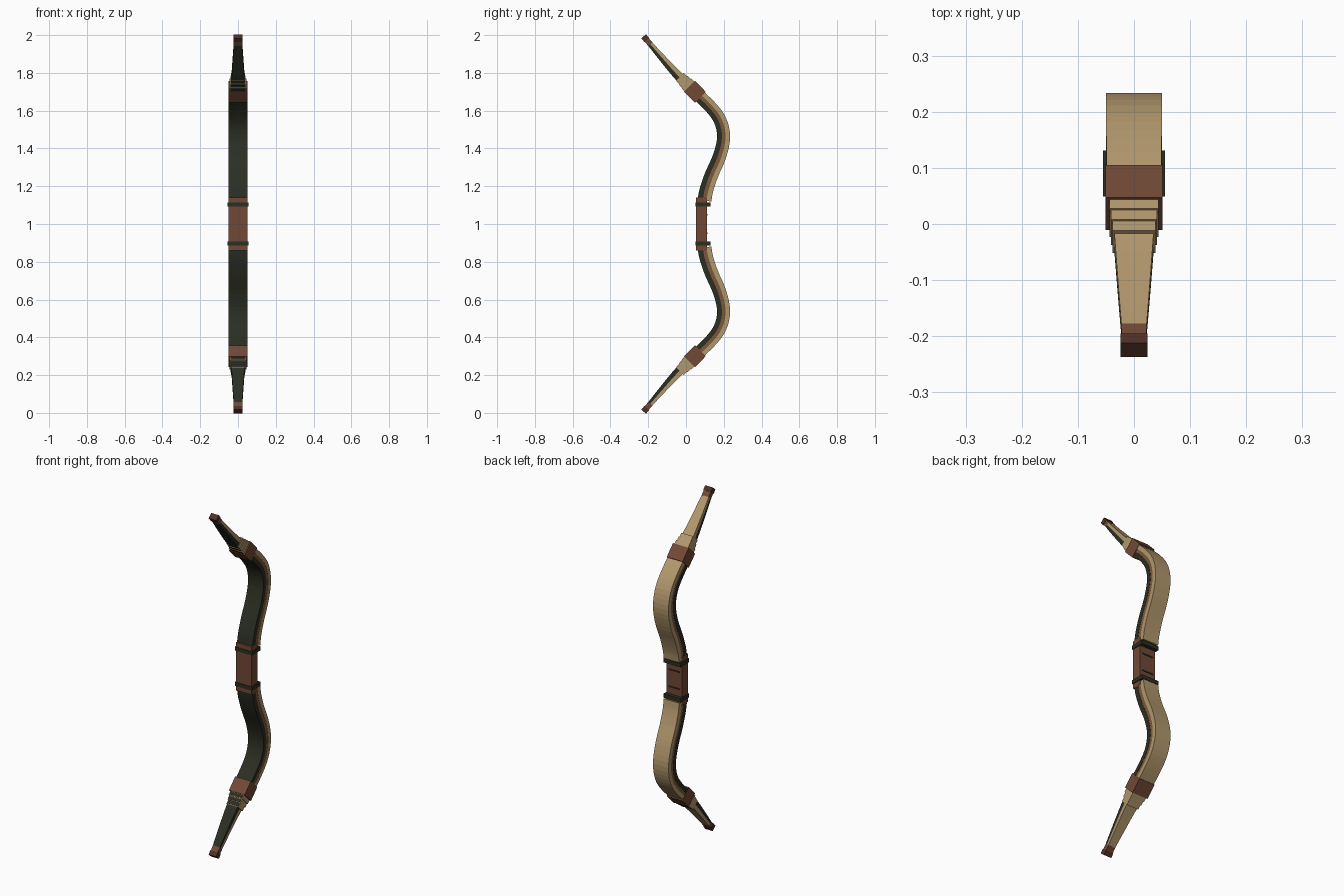
import bpy, bmesh, math
from mathutils import Vector

if "Cube" in bpy.data.objects:
    bpy.data.objects.remove(bpy.data.objects["Cube"])


def material(name, r, g, b):
    m = bpy.data.materials.new(name)
    m.diffuse_color = (*[(c / 255) ** 2.2 for c in (r, g, b)], 1)
    m.use_nodes = True
    m.node_tree.nodes["Principled BSDF"].inputs["Base Color"].default_value = m.diffuse_color
    return m


HORN = material("dark horn", 47, 50, 39)
SINEW = material("pale wood", 176, 150, 108)
CORE = material("core wood", 122, 88, 60)
LEATHER = material("brown leather", 112, 74, 56)
TIP = material("dark leather", 82, 52, 42)

# Centre line of the upper half as (y, height above the middle)
LIMB = [(0.098, 0.125), (0.108, 0.18), (0.135, 0.26), (0.178, 0.36), (0.199, 0.46),
        (0.18, 0.55), (0.125, 0.625), (0.045, 0.70), (0.02, 0.725)]
NOSE = [(0.045, 0.70), (-0.045, 0.788), (-0.135, 0.889), (-0.218, 0.986)]


def spline(pts, steps):
    """Smooth path through the points: list of (position, tangent)."""
    p = [Vector(q) for q in pts]
    p = [2 * p[0] - p[1]] + p + [2 * p[-1] - p[-2]]
    out = []
    for i in range(1, len(p) - 2):
        a, b, c, d = p[i - 1:i + 3]
        last = i == len(p) - 3
        for k in range(steps + (1 if last else 0)):
            t = k / steps
            pos = 0.5 * (2 * b + (c - a) * t + (2 * a - 5 * b + 4 * c - d) * t * t
                         + (3 * b - a - 3 * c + d) * t ** 3)
            tan = (c - a) + 2 * (2 * a - 5 * b + 4 * c - d) * t + 3 * (3 * b - a - 3 * c + d) * t * t
            out.append((pos, tan.normalized()))
    return out


def sweep(name, path, low, high, half, mat, mirror=True):
    """Rectangular section along a path; low, high, half are functions of 0..1."""
    bm = bmesh.new()
    rings = []
    for i, (pos, tan) in enumerate(path):
        t = i / (len(path) - 1)
        n = Vector((tan.y, -tan.x))
        ring = []
        for sx, off in ((-1, low(t)), (1, low(t)), (1, high(t)), (-1, high(t))):
            q = pos + n * off
            ring.append(bm.verts.new((sx * half(t), q.x, q.y)))
        rings.append(ring)
    for a, b in zip(rings, rings[1:]):
        for k in range(4):
            j = (k + 1) % 4
            bm.faces.new((a[k], a[j], b[j], b[k]))
    bm.faces.new(rings[0][::-1])
    bm.faces.new(rings[-1])
    bmesh.ops.recalc_face_normals(bm, faces=bm.faces)
    me = bpy.data.meshes.new(name)
    bm.to_mesh(me)
    bm.free()
    me.materials.append(mat)
    ob = bpy.data.objects.new(name, me)
    ob.location.z = 1.0
    bpy.context.collection.objects.link(ob)
    if mirror:
        m = ob.modifiers.new("both limbs", "MIRROR")
        m.use_axis = (False, False, True)
    return ob


def block(name, centre, direction, length, low, high, half, mat, mirror=True):
    """Box lying along a direction in the y-z plane."""
    c, d = Vector(centre), Vector(direction).normalized()
    path = [(c - d * length / 2, d), (c + d * length / 2, d)]
    return sweep(name, path, lambda t: low, lambda t: high, lambda t: half, mat, mirror)


# Laminated main limbs: dark belly, wooden core, pale back
limb = spline(LIMB, 4)
def thick(t):
    return 0.037 - 0.005 * t
def width(t):
    return 0.05 - 0.004 * max(0, t - 0.6)
for name, a, b, inset, mat in (("limb_belly", -1, -0.25, 0, HORN),
                               ("limb_core", -0.25, 0.3, 0.001, CORE),
                               ("limb_back", 0.3, 1, 0, SINEW)):
    sweep(name, limb, lambda t: a * thick(t), lambda t: b * thick(t),
          lambda t: width(t) - inset, mat)

# Tapering end pieces
nose = spline(NOSE, 4)
def nose_thick(t):
    return 0.029 - 0.017 * t
def nose_width(t):
    return 0.041 - 0.021 * t
sweep("end_belly", nose, lambda t: -nose_thick(t), lambda t: 0, nose_width, HORN)
sweep("end_back", nose, lambda t: 0, nose_thick, nose_width, SINEW)

# Leather sleeve at each joint
AXIS = Vector((-0.7, 0.71)).normalized()
JOINT = Vector((0.047, 0.70))
block("joint_sleeve", JOINT, AXIS, 0.082, -0.041, 0.041, 0.051, LEATHER)

# Stepped collars beyond the sleeve
for i in range(3):
    c = JOINT + AXIS * (0.052 + 0.024 * i)
    h, w = 0.036 - 0.004 * i, 0.044 - 0.003 * i
    block(f"collar_{i + 1}", c, AXIS, 0.024, -h, h, w, SINEW)
    block(f"collar_inlay_{i + 1}", c, AXIS, 0.017, -h - 0.002, -h + 0.002, w - 0.004, HORN)

# String nock caps
tip_dir = nose[-1][1]
block("nock_wrap", nose[-1][0] - tip_dir * 0.03, tip_dir, 0.03, -0.0145, 0.0145, 0.0225, LEATHER)
block("nock_cap", nose[-1][0] - tip_dir * 0.003, tip_dir, 0.026, -0.0165, 0.0165, 0.0245, TIP)

# Grip with dark bands and lashing marks on the rear
UP = (0, 1)
block("grip", (0.08, 0), UP, 0.28, -0.028, 0.030, 0.0505, LEATHER, False)
block("grip_band", (0.09, 0.103), UP, 0.022, -0.041, 0.041, 0.055, HORN)
block("grip_mark", (0.11, 0.05), UP, 0.008, -0.003, 0.003, 0.034, HORN)
